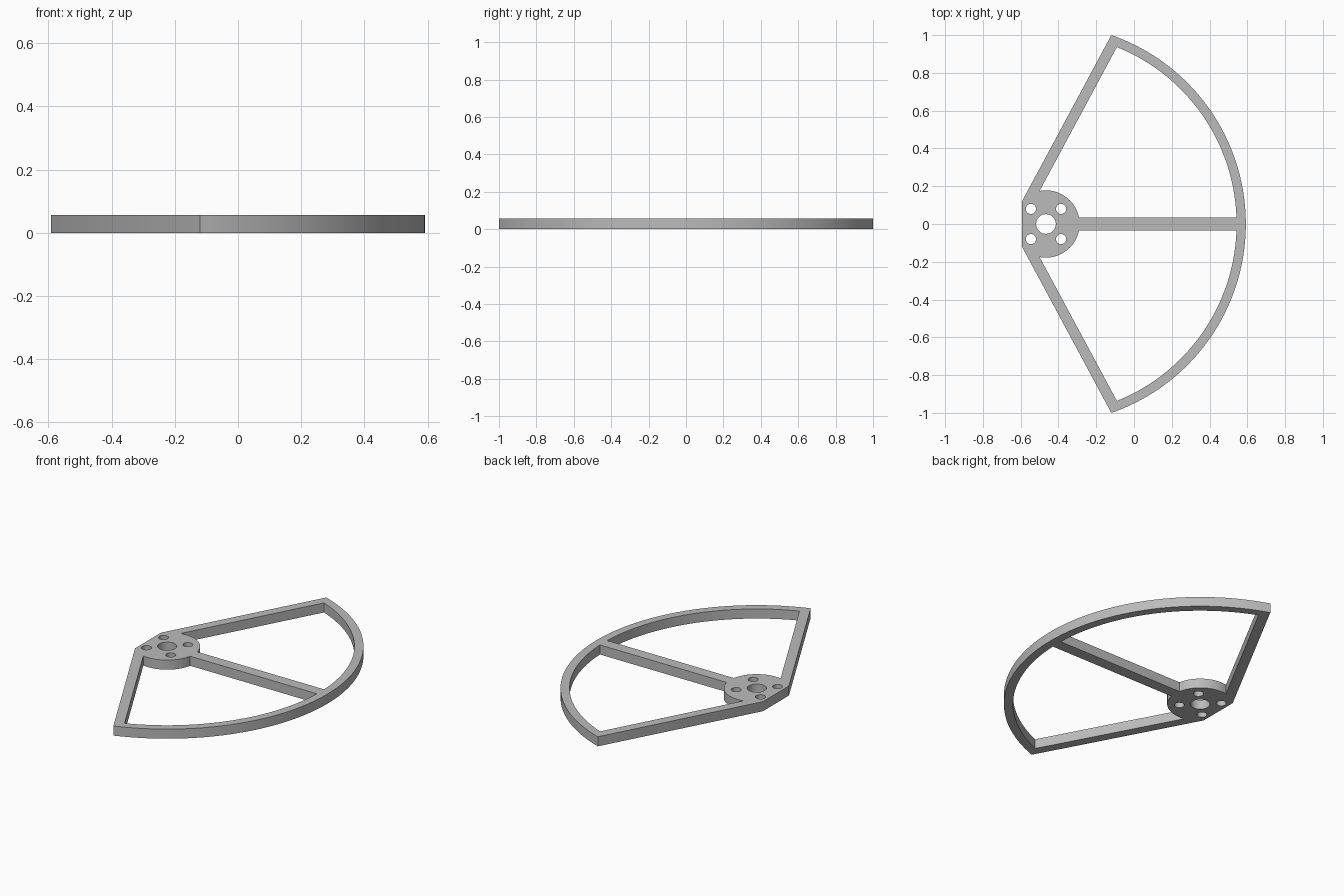
import bpy, bmesh
from math import atan2, asin, cos, sin, pi, radians, sqrt
from mathutils import Vector

cube = bpy.data.objects.get("Cube")
if cube:
    bpy.data.objects.remove(cube)

THICK = 0.057
HUB = Vector((-0.466, 0.0))
HUB_R, RING_OUT, RING_IN = 0.178, 1.058, 1.009
ARM_W, SPOKE_HALF = 0.056, 0.034
HEEL = Vector((-0.592, 0.122))
TIP = Vector((-0.12, 1.0))


def arc(radius, a, b, steps, centre=HUB):
    return [centre + radius * Vector((cos(a + (b - a) * i / steps), sin(a + (b - a) * i / steps)))
            for i in range(steps + 1)]


def circle(centre, radius, steps=32):
    return arc(radius, 0, 2 * pi, steps, centre)[:-1]


def line_angle(point, direction, radius):
    """Angle about the hub where a line leaves a circle."""
    rel = point - HUB
    along = rel.dot(direction)
    hit = rel + direction * (sqrt(along ** 2 - rel.length_squared + radius ** 2) - along)
    return atan2(hit.y, hit.x)


def mirror(points):
    return [Vector((p.x, -p.y)) for p in points]


# Outer outline: rim arc closed by the two straight arms and the flat heel
tip_angle = atan2(TIP.y, TIP.x - HUB.x)
outline = arc(RING_OUT, -tip_angle, tip_angle, 96)
outline[0], outline[-1] = Vector((TIP.x, -TIP.y)), TIP
outline += [HEEL, Vector((HEEL.x, -HEEL.y))]

# Opening between arm, rim, spoke and hub
arm_dir = (TIP - HEEL).normalized()
arm_inner = HEEL + ARM_W * Vector((arm_dir.y, -arm_dir.x))
opening = arc(RING_IN, asin(SPOKE_HALF / RING_IN), line_angle(arm_inner, arm_dir, RING_IN), 48)
opening += arc(HUB_R, line_angle(arm_inner, arm_dir, HUB_R), asin(SPOKE_HALF / HUB_R), 24)

# Shaft hole and four screw holes
loops = [outline, opening, mirror(opening), circle(HUB, 0.052, 48)]
for sx in (-1, 1):
    for sy in (-1, 1):
        loops.append(circle(HUB + Vector((sx, sy)) * 0.08, 0.027))

# Flat filled profile, extruded to the plate thickness
curve = bpy.data.curves.new("guard_frame", "CURVE")
curve.dimensions = "2D"
curve.fill_mode = "BOTH"
curve.extrude = THICK / 2
for loop in loops:
    spline = curve.splines.new("POLY")
    spline.points.add(len(loop) - 1)
    for point, p in zip(spline.points, loop):
        point.co = (p.x, p.y, 0, 1)
    spline.use_cyclic_u = True

frame = bpy.data.objects.new("guard_frame", curve)
bpy.context.collection.objects.link(frame)
bpy.ops.object.select_all(action="DESELECT")
frame.select_set(True)
bpy.context.view_layer.objects.active = frame
bpy.ops.object.convert(target="MESH")
frame = bpy.context.object

# Weld the caps to the walls and stand the plate on the ground
bm = bmesh.new()
bm.from_mesh(frame.data)
bmesh.ops.remove_doubles(bm, verts=bm.verts, dist=0.0002)
bmesh.ops.translate(bm, verts=bm.verts, vec=(0, 0, THICK / 2))
bmesh.ops.recalc_face_normals(bm, faces=bm.faces)
bm.to_mesh(frame.data)
bm.free()
bpy.ops.object.shade_smooth_by_angle(angle=radians(30))

# Grey plastic
grey = bpy.data.materials.new("grey")
grey.use_nodes = True
colour = (0.5, 0.5, 0.5, 1)
grey.diffuse_color = colour
grey.node_tree.nodes["Principled BSDF"].inputs["Base Color"].default_value = colour
frame.data.materials.clear()
frame.data.materials.append(grey)
